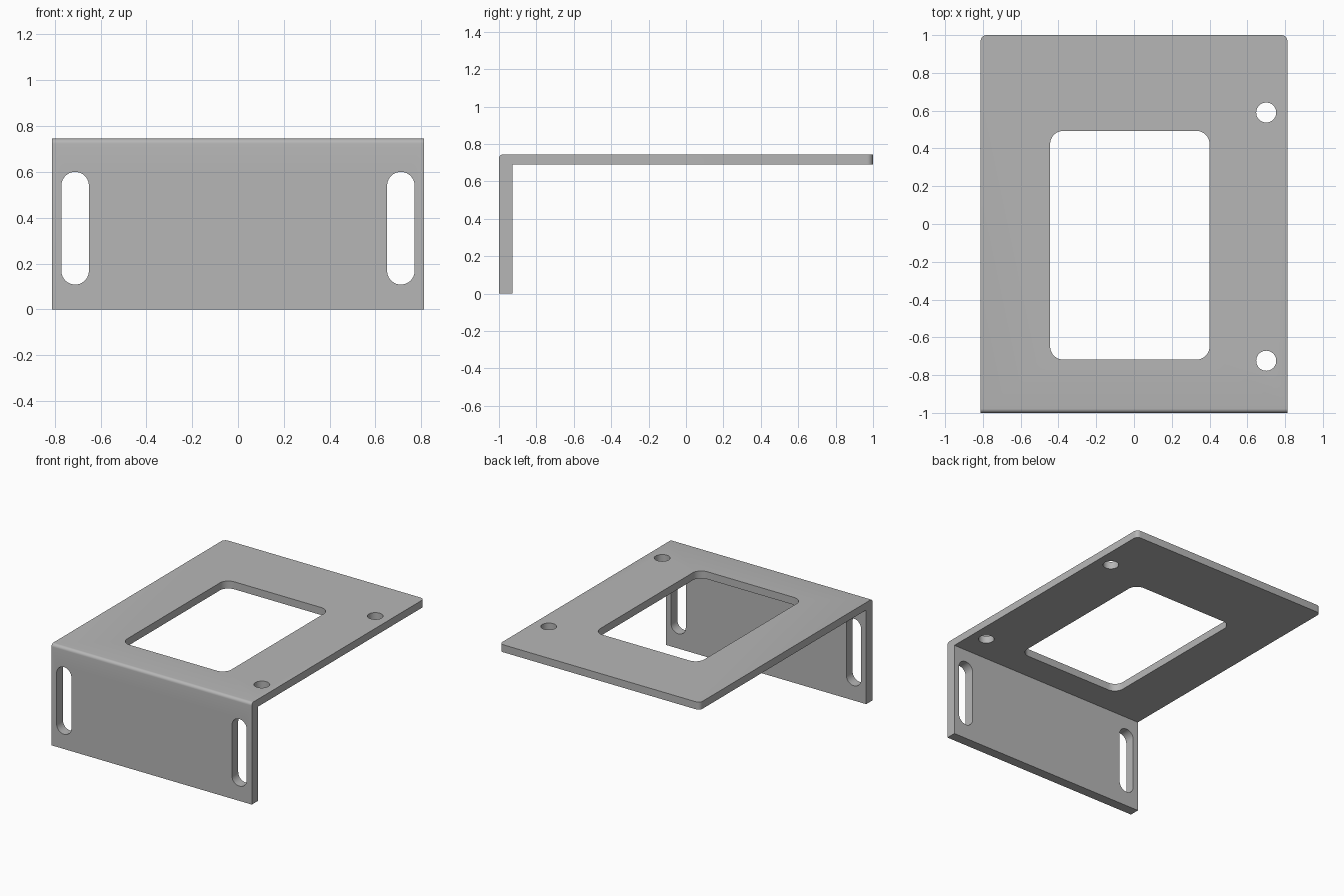
import bpy
import bmesh
from math import cos, sin, pi
from mathutils import Vector

cube = bpy.data.objects.get("Cube")
if cube:
    bpy.data.objects.remove(cube, do_unlink=True)

HALF_W, HEIGHT = 0.812, 0.745
SHELF_BOTTOM, FLANGE_BACK = 0.69, -0.927

grey = bpy.data.materials.new("plain grey metal")
grey.use_nodes = True
colour = (0.47, 0.47, 0.47, 1)
grey.diffuse_color = colour
grey.node_tree.nodes["Principled BSDF"].inputs["Base Color"].default_value = colour


def prism(name, points, direction):
    """Extrude a closed outline along a direction into a solid object."""
    bm = bmesh.new()
    face = bm.faces.new([bm.verts.new(p) for p in points])
    ext = bmesh.ops.extrude_face_region(bm, geom=[face])["geom"]
    verts = [g for g in ext if isinstance(g, bmesh.types.BMVert)]
    bmesh.ops.translate(bm, verts=verts, vec=direction)
    bmesh.ops.recalc_face_normals(bm, faces=bm.faces)
    mesh = bpy.data.meshes.new(name)
    bm.to_mesh(mesh)
    bm.free()
    mesh.materials.append(grey)
    obj = bpy.data.objects.new(name, mesh)
    bpy.context.collection.objects.link(obj)
    return obj


def rounded_outline(u0, u1, v0, v1, radius, steps=10):
    """Rectangle with round corners; becomes a slot or circle at full radius."""
    points = []
    corners = [(u1, v1, -1, -1), (u0, v1, 1, -1), (u0, v0, 1, 1), (u1, v0, -1, 1)]
    for quarter, (u, v, su, sv) in enumerate(corners):
        for i in range(steps + 1):
            a = (quarter + i / steps) * pi / 2
            p = Vector((u + su * radius + radius * cos(a),
                        v + sv * radius + radius * sin(a)))
            if not points or (p - points[-1]).length > 1e-4:
                points.append(p)
    if (points[0] - points[-1]).length < 1e-4:
        points.pop()
    return points


def bevel_edges(obj, test, radius, segments):
    """Round the edges whose midpoint and direction pass the test."""
    bm = bmesh.new()
    bm.from_mesh(obj.data)
    edges = [e for e in bm.edges
             if test((e.verts[0].co + e.verts[1].co) / 2, e.verts[1].co - e.verts[0].co)]
    bmesh.ops.bevel(bm, geom=edges, offset=radius, segments=segments,
                    profile=0.5, affect='EDGES')
    bm.to_mesh(obj.data)
    bm.free()


# Bent plate: flange at the front, shelf on top
section = [(-1, 0), (FLANGE_BACK, 0), (FLANGE_BACK, SHELF_BOTTOM),
           (1, SHELF_BOTTOM), (1, HEIGHT), (-1, HEIGHT)]
bracket = prism("bracket", [(-HALF_W, y, z) for y, z in section], (2 * HALF_W, 0, 0))
bevel_edges(bracket, lambda m, d: m.y < -0.99 and m.z > HEIGHT - 0.01 and abs(d.x) > 1, 0.022, 6)
bevel_edges(bracket, lambda m, d: m.y > 0.99 and abs(d.z) > 0.01, 0.032, 6)

# Shelf openings: window and two screw holes
cutters = []
openings = [("window", rounded_outline(-0.444, 0.4, -0.718, 0.493, 0.07))]
for y in (0.59, -0.724):
    r = 0.053
    openings.append(("screw_hole", rounded_outline(0.7 - r, 0.7 + r, y - r, y + r, r)))
for name, outline in openings:
    cutters.append(prism(name + "_cutter", [(p.x, p.y, 0.6) for p in outline], (0, 0, 0.3)))

# Flange openings: a mirrored pair of upright slots
for side in (-1, 1):
    x = side * 0.711
    outline = rounded_outline(x - 0.06, x + 0.06, 0.108, 0.6, 0.06)
    cutters.append(prism("slot_cutter", [(p.x, -1.1, p.y) for p in outline], (0, 0.3, 0)))

bpy.ops.object.select_all(action='DESELECT')
bracket.select_set(True)
bpy.context.view_layer.objects.active = bracket
for cutter in cutters:
    cutter.hide_render = True
    mod = bracket.modifiers.new("cut", 'BOOLEAN')
    mod.operation = 'DIFFERENCE'
    mod.solver = 'EXACT'
    mod.object = cutter
    bpy.ops.object.modifier_apply(modifier=mod.name)
    bpy.data.objects.remove(cutter, do_unlink=True)

bpy.ops.object.shade_smooth_by_angle(angle=pi / 6)
